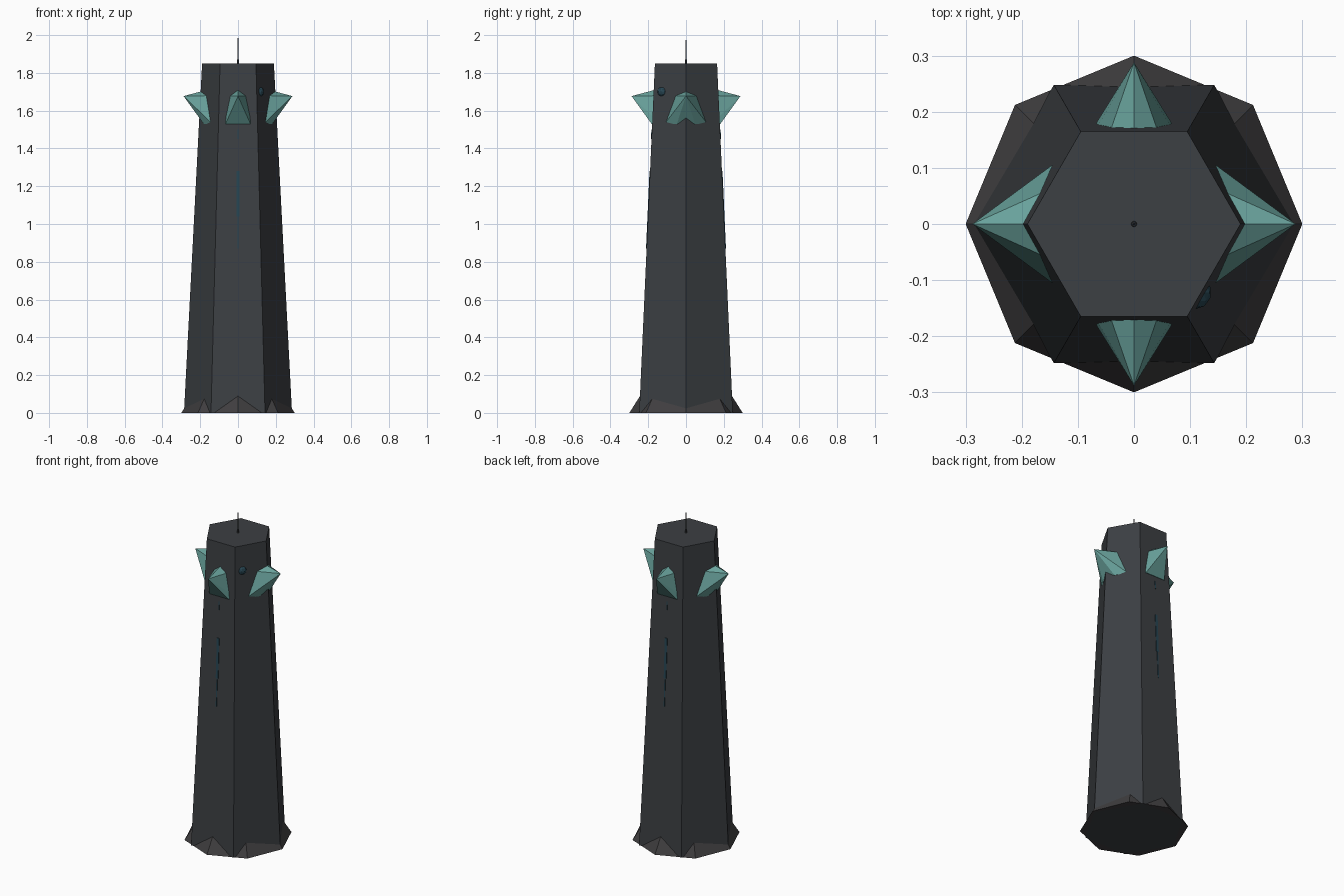
import bpy, bmesh, math
from mathutils import Matrix, Vector

if "Cube" in bpy.data.objects:
    bpy.data.objects.remove(bpy.data.objects["Cube"])


def material(name, rgb):
    m = bpy.data.materials.new(name)
    m.diffuse_color = (*rgb, 1)
    m.use_nodes = True
    m.node_tree.nodes["Principled BSDF"].inputs["Base Color"].default_value = m.diffuse_color
    return m


STONE = material("dark_stone", (0.045, 0.05, 0.056))
BASE = material("base_stone", (0.05, 0.048, 0.05))
TEAL = material("teal_crystal", (0.14, 0.36, 0.33))
GLOW = material("dark_blue", (0.02, 0.06, 0.085))


def finish(bm, name, mat):
    bmesh.ops.recalc_face_normals(bm, faces=bm.faces)
    me = bpy.data.meshes.new(name)
    bm.to_mesh(me)
    bm.free()
    me.materials.append(mat)
    ob = bpy.data.objects.new(name, me)
    bpy.context.collection.objects.link(ob)
    return ob


def frustum(name, sides, r1, r2, z1, z2, mat, turn=0.0):
    bm = bmesh.new()
    ret = bmesh.ops.create_cone(bm, cap_ends=True, segments=sides,
                                radius1=r1, radius2=r2, depth=z2 - z1)
    # put the first corner on the x axis
    v = min(ret["verts"], key=lambda v: v.co.z)
    a = math.atan2(v.co.y, v.co.x)
    bmesh.ops.rotate(bm, verts=bm.verts, matrix=Matrix.Rotation(turn - a, 3, 'Z'))
    bmesh.ops.translate(bm, verts=bm.verts, vec=(0, 0, (z1 + z2) / 2))
    return finish(bm, name, mat)


# Hexagonal shaft, eight-sided flared foot, thin spire
H, R0, R1 = 1.85, 0.286, 0.19
frustum("shaft", 6, R0, R1, 0, H, STONE)
frustum("foot", 8, 0.30, 0.18, 0, 0.19, BASE)
frustum("spire_socket", 8, 0.006, 0.005, H - 0.01, H + 0.02, STONE)
frustum("spire", 6, 0.004, 0.001, H, 2.0, STONE)


# Faceted crystal brackets jutting from four sides, wider on the corners
def crystal(name, angle, width):
    half = [(0.182, 0.066 / width ** 1.2, 1.53), (0.135, 0.087 * width, 1.53),
            (0.12, 0.058 * width, 1.68)]
    pts = [(0.288, 0, 1.677), (0.12, 0, 1.722), (0.08, 0, 1.53)]
    pts += [(x, s * y, z) for x, y, z in half for s in (-1, 1)]
    bm = bmesh.new()
    for p in pts:
        bm.verts.new(p)
    ret = bmesh.ops.convex_hull(bm, input=bm.verts)
    junk = [g for g in ret["geom_interior"] if isinstance(g, bmesh.types.BMVert)]
    bmesh.ops.delete(bm, geom=junk, context='VERTS')
    bmesh.ops.rotate(bm, verts=bm.verts, matrix=Matrix.Rotation(angle, 3, 'Z'))
    finish(bm, name, TEAL)


for i, side in enumerate(("right", "back", "left", "front")):
    crystal("crystal_" + side, i * math.pi / 2, 1.0 if i % 2 else 1.3)


# Slits lying along the leaning front and back walls
def apothem(z):
    return (R0 + (R1 - R0) * z / H) * math.cos(math.pi / 6)


def slit(name, s, z1, z2, w):
    bm = bmesh.new()
    bmesh.ops.create_cube(bm, size=1)
    for v in bm.verts:
        z = z1 if v.co.z < 0 else z2
        out = 0.003 if v.co.y > 0 else -0.02
        v.co = Vector((v.co.x * w, s * (apothem(z) + out), z))
    finish(bm, name, GLOW)


for s, side in ((-1, "front"), (1, "back")):
    slit("slit_" + side, s, 1.04, 1.28, 0.016)
    slit("slit_tail_" + side, s, 0.87, 1.04, 0.006)
    slit("small_slit_" + side, s, 1.45, 1.50, 0.005)

# Small round lens in the front right wall
bm = bmesh.new()
bmesh.ops.create_icosphere(bm, subdivisions=2, radius=0.03)
bmesh.ops.translate(bm, verts=bm.verts, vec=(0.108, -0.122, 1.70))
finish(bm, "lens", GLOW)
